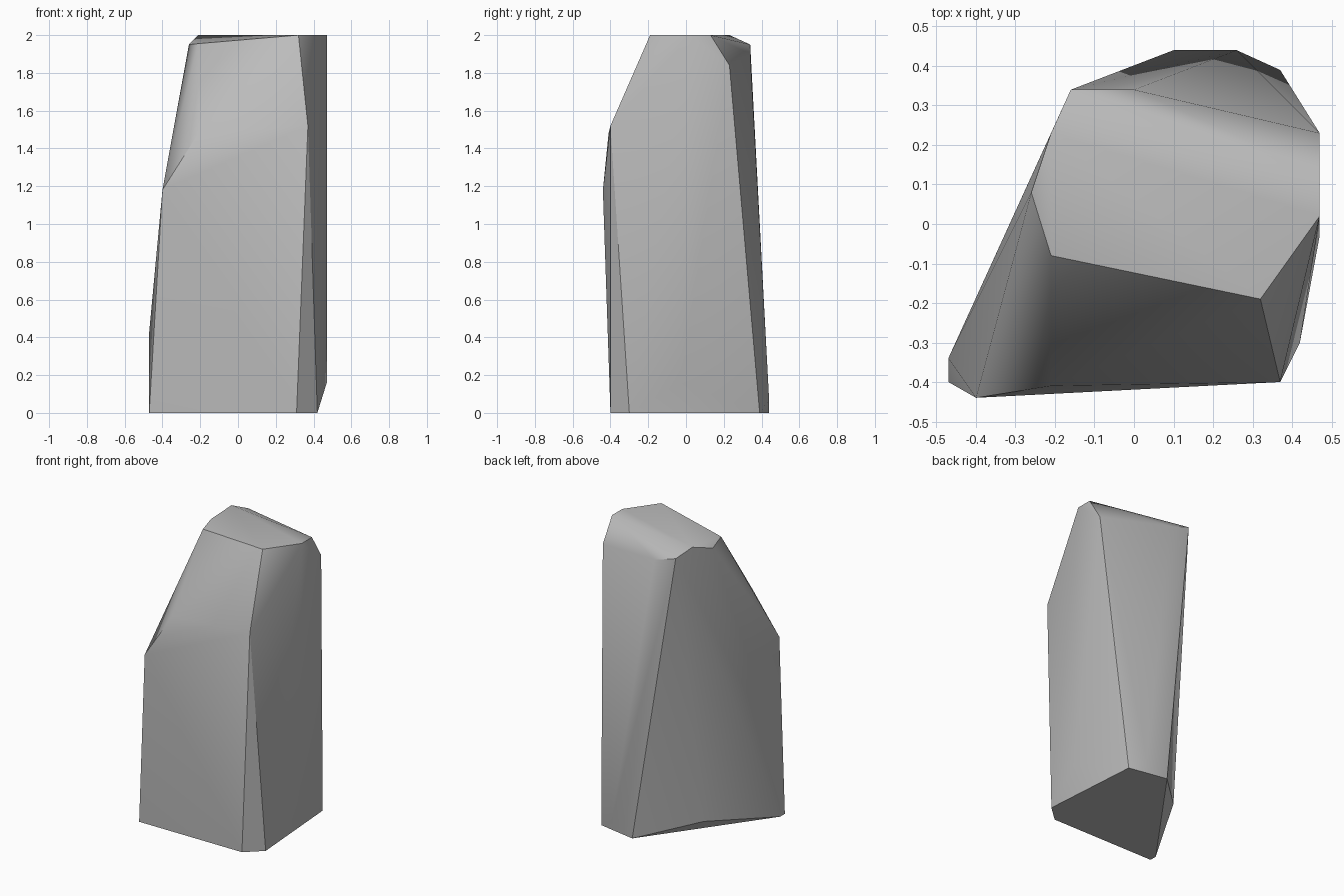
import bpy
import bmesh
import math

# Remove the default cube only
default_cube = bpy.data.objects.get("Cube")
if default_cube:
    bpy.data.objects.remove(default_cube, do_unlink=True)


def flat_material(name, colour):
    material = bpy.data.materials.new(name)
    material.use_nodes = True
    material.diffuse_color = colour
    shader = material.node_tree.nodes["Principled BSDF"]
    shader.inputs["Base Color"].default_value = colour
    shader.inputs["Roughness"].default_value = 0.9
    return material


def hull_object(name, rings, material):
    """Wrap the corner rings in one chiselled convex skin."""
    bm = bmesh.new()
    for ring in rings:
        for corner in ring:
            bm.verts.new(corner)
    result = bmesh.ops.convex_hull(bm, input=bm.verts[:])
    loose = set(result["geom_interior"]) | set(result["geom_unused"])
    loose_verts = [item for item in loose if isinstance(item, bmesh.types.BMVert)]
    bmesh.ops.delete(bm, geom=loose_verts, context="VERTS")
    # Merge triangles lying in the same chiselled plane
    bmesh.ops.dissolve_limit(bm, angle_limit=math.radians(0.5),
                             verts=bm.verts[:], edges=bm.edges[:])
    bmesh.ops.recalc_face_normals(bm, faces=bm.faces[:])

    mesh = bpy.data.meshes.new(name)
    bm.to_mesh(mesh)
    bm.free()
    mesh.materials.append(material)
    obj = bpy.data.objects.new(name, mesh)
    bpy.context.collection.objects.link(obj)
    return obj


# Flat foot of the boulder, at ground level
foot = [(x, y, 0) for x, y in (
    (-.47, -.4), (.31, -.4), (.42, -.3), (.37, .39), (.1, .44), (-.47, -.35))]

# Bulges just above the foot: left side, back and right side
bulges = [(.47, -.03, .16), (.26, .44, .07), (-.22, .12, .08), (-.47, -.34, .43)]

# Shoulder where the front face breaks back
shoulder = [(-.4, -.44, 1.18), (-.21, -.41, 1.48), (.37, -.4, 1.52)]

# Chipped rim below the summit
rim = [(-.21, -.08, 1.955), (-.26, .08, 1.95), (-.16, .34, 1.95),
       (0, .34, 1.9), (.47, .23, 1.84)]

# Flat summit
summit = [(x, y, 2) for x, y in (
    (.32, -.19), (.47, .02), (.47, .13), (-.21, .23))]

stone = flat_material("grey stone", (.5, .5, .5, 1))
boulder = hull_object("standing_boulder", (foot, bulges, shoulder, rim, summit), stone)

# Smooth the soft facets, keep the hard breaks crisp
bpy.ops.object.select_all(action="DESELECT")
boulder.select_set(True)
bpy.context.view_layer.objects.active = boulder
bpy.ops.object.shade_smooth_by_angle(angle=math.radians(30))
